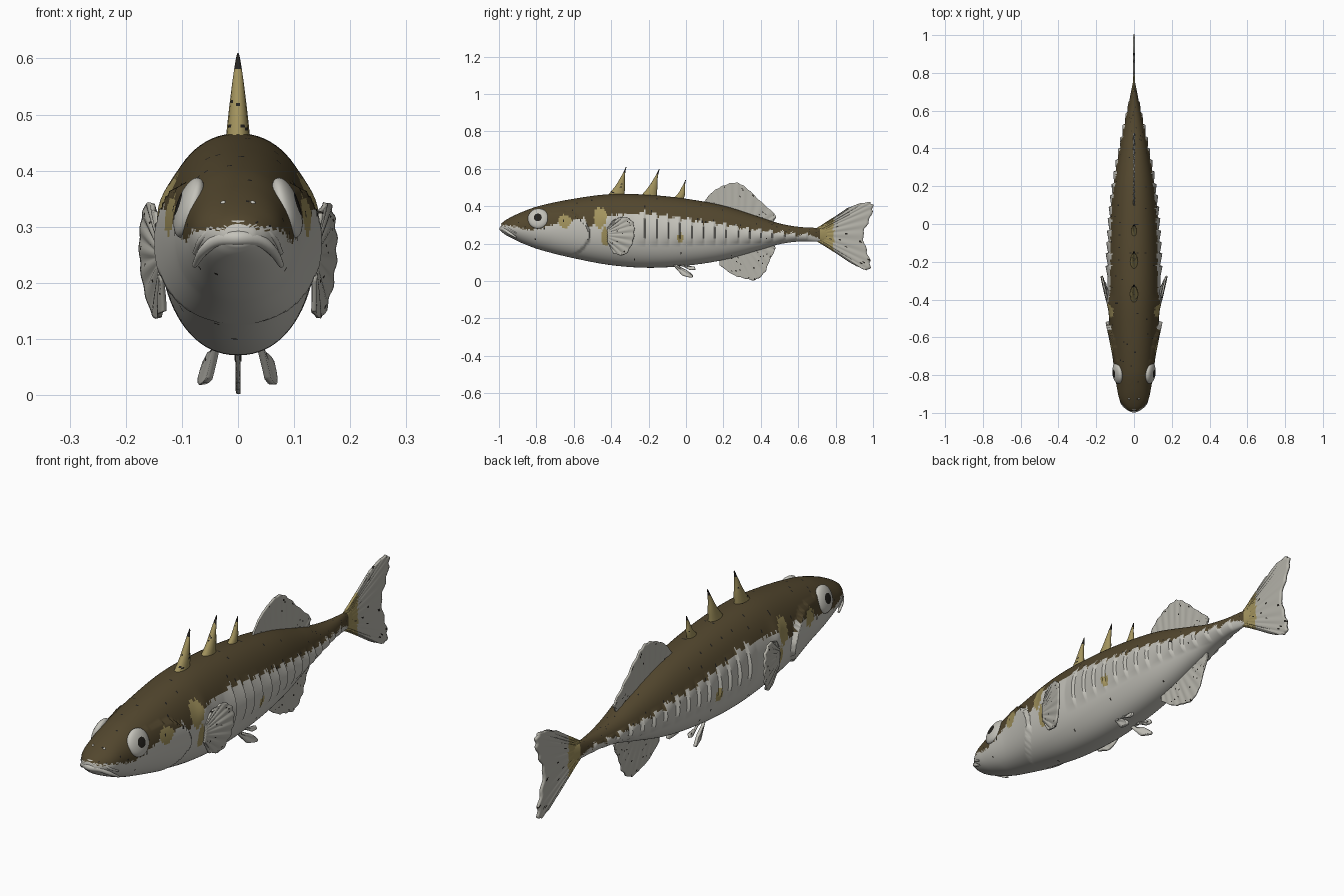
import bpy, bmesh, math, random
from mathutils import Vector, Matrix, Euler

random.seed(4)
if "Cube" in bpy.data.objects:
    bpy.data.objects.remove(bpy.data.objects["Cube"])


def material(name, *rgb):
    m = bpy.data.materials.new(name)
    m.diffuse_color = (*rgb, 1)
    m.use_nodes = True
    shader = m.node_tree.nodes["Principled BSDF"]
    shader.inputs["Base Color"].default_value = (*rgb, 1)
    shader.inputs["Roughness"].default_value = 0.7
    return m


PALETTE = [material("olive brown", .085, .062, .027), material("pale belly", .55, .54, .49),
           material("tan", .36, .29, .11), material("near black", .018, .016, .013),
           material("fin grey", .46, .45, .4)]
BROWN, PALE, TAN, BLACK, FIN = range(len(PALETTE))


def finish(name, bm, paint, angle=50):
    """Turn a bmesh into a smooth object, painted face by face."""
    bmesh.ops.recalc_face_normals(bm, faces=bm.faces)
    for f in bm.faces:
        f.material_index = paint(f.calc_center_median())
    mesh = bpy.data.meshes.new(name)
    bm.to_mesh(mesh)
    bm.free()
    for m in PALETTE:
        mesh.materials.append(m)
    ob = bpy.data.objects.new(name, mesh)
    bpy.context.collection.objects.link(ob)
    bpy.ops.object.select_all(action='DESELECT')
    ob.select_set(True)
    bpy.context.view_layer.objects.active = ob
    bpy.ops.object.shade_smooth_by_angle(angle=math.radians(angle))
    return ob


def spline(points, s):
    """Point at s (0 to 1) on a smooth curve through the points."""
    n = len(points) - 1
    i = min(int(s * n), n - 1)
    t = s * n - i
    b, c = Vector(points[i]), Vector(points[i + 1])
    a = Vector(points[i - 1]) if i > 0 else 2 * b - c
    d = Vector(points[i + 2]) if i + 2 <= n else 2 * c - b
    return b + t / 2 * (c - a + t * (2 * a - 5 * b + 4 * c - d + t * (3 * (b - c) + d - a)))


def lookup(table, y):
    """Smoothly interpolated row of a table whose first column is y."""
    for p, q in zip(table, table[1:]):
        if y <= q[0]:
            break
    i = table.index(p)
    t = (y - p[0]) / (q[0] - p[0])
    before, after = table[max(i - 1, 0)], table[min(i + 2, len(table) - 1)]
    out = []
    for k in range(1, len(p)):
        m0 = (q[k] - before[k]) / (q[0] - before[0]) * (q[0] - p[0])
        m1 = (after[k] - p[k]) / (after[0] - p[0]) * (q[0] - p[0])
        out.append(p[k] + t * (m0 + t * (3 * (q[k] - p[k]) - 2 * m0 - m1
                                         + t * (2 * (p[k] - q[k]) + m0 + m1))))
    return out


# Body stations: y, top, bottom, half width
BODY = [(-.99, .305, .268, .026), (-.97, .322, .25, .05), (-.93, .345, .228, .076),
        (-.87, .372, .2, .09), (-.78, .403, .167, .104), (-.6, .44, .122, .124),
        (-.4, .465, .085, .138), (-.2, .461, .071, .138), (0, .44, .082, .128),
        (.2, .403, .113, .108), (.4, .34, .168, .073), (.5, .308, .197, .053),
        (.6, .29, .211, .034), (.7, .284, .211, .016), (.76, .28, .215, .004)]
# Lower edge of the brown back
EDGE = [(-1, .3), (-.92, .292), (-.84, .275), (-.72, .3), (-.6, .33), (-.4, .35),
        (-.2, .362), (0, .33), (.2, .302), (.4, .272), (.6, .25), (.67, .245), (.77, .2)]
PLATE_START, PLATE_END, PITCH = -.28, .66, .062


def plate_phase(y):
    return ((y - PLATE_START) / PITCH) % 1


def on_plates(y):
    return PLATE_START < y < PLATE_END


def relief(y, z):
    """Outward bulge of gill cover, shoulder and the row of side plates."""
    edge = lookup(EDGE, min(y, .7))[0]
    bump = 0
    rear = -.515 - .1 * ((z - .25) / .12) ** 2
    if y < rear and z < .37:
        bump += .02 * max(0, 1 - (rear - y) / .2) ** 1.5
    bump += .012 * math.exp(-((y + .42) / .035) ** 2 - ((z - .34) / .05) ** 2)
    if on_plates(y):
        low = .195 + .02 * max(y, 0)
        s = (z - low) / (edge + .01 - low)
        if 0 < s < 1:
            fade = min(1, (PLATE_END - y) / .25 + .4)
            bump += .014 * fade * math.sin(math.pi * s) ** .6 * plate_phase(y)
    return bump


def body_paint(c):
    y, z = c.y, c.z
    jag = random.uniform(-.006, .006)
    edge = lookup(EDGE, y)[0] + jag
    if on_plates(y):
        edge += .022 * (plate_phase(y) - .5)
    if z > edge - .02 and random.random() < .006 or random.random() < .001:
        return BLACK
    if y > .715:
        return TAN
    for py, pz, ry, rz, colour in ((-.46, .34, .035, .055, TAN), (-.43, .24, .025, .045, TAN),
                                   (-.65, .32, .035, .035, TAN), (-.03, .23, .018, .025, TAN),
                                   (-.51, .34, .03, .045, BROWN)):
        if ((y - py) / ry) ** 2 + ((z - pz) / rz) ** 2 < 1 + jag * 30:
            return colour
    return BROWN if z > edge else PALE


# Body: rings lofted from snout to tail root
RINGS, SEGS = 290, 80
bm = bmesh.new()
rings = []
for i in range(RINGS + 1):
    y = -.99 + 1.75 * i / RINGS
    top, bottom, half = lookup(BODY, y)
    ring = []
    for j in range(SEGS):
        a = math.tau * j / SEGS
        z = (top + bottom) / 2 + (top - bottom) / 2 * math.sin(a)
        c = math.cos(a)
        x = math.copysign(half * abs(c) ** .92, c) + c * relief(y, z)
        ring.append(bm.verts.new((x, y, z)))
    rings.append(ring)
for r, s in zip(rings, rings[1:]):
    for j in range(SEGS):
        bm.faces.new((r[j], r[j - 1], s[j - 1], s[j]))
bm.faces.new(rings[0])
bm.faces.new(rings[-1])
finish("body", bm, body_paint, 60)


# Fins: thin rippled sheets spanned between a root line and a rim line
def fin(name, root, rim, rays, paint=None, thick=.007, ripple=.003):
    bm = bmesh.new()
    nu, nv = rays * 6, 20
    rows = []
    for i in range(nu + 1):
        u = i / nu
        wave = math.cos(math.tau * u * rays)
        a, b = spline(root, u), spline(rim, u)
        b = b + (b - a) * .015 * wave
        row = []
        for k in range(nv + 1):
            v = k / nv
            p = a.lerp(b, v)
            p.x += ripple * wave * v * (1.3 - v)
            row.append(bm.verts.new(p))
        rows.append(row)
    for r, s in zip(rows, rows[1:]):
        for k in range(nv):
            bm.faces.new((r[k], r[k + 1], s[k + 1], s[k]))

    def speckled(c):
        if random.random() < .012:
            return BLACK
        return paint(c) if paint else FIN
    ob = finish(name, bm, speckled)
    mod = ob.modifiers.new("thickness", 'SOLIDIFY')
    mod.thickness, mod.offset = thick, 0
    return ob


def flat(*pairs):
    return [(0, y, z) for y, z in pairs]


fin("dorsal_fin", flat((.11, .4), (.23, .38), (.35, .34), (.46, .3)),
    flat((.095, .422), (.14, .475), (.2, .51), (.265, .526), (.32, .5), (.4, .425),
         (.475, .357), (.475, .332)), 11)
fin("anal_fin", flat((.18, .13), (.27, .15), (.36, .17), (.46, .21)),
    flat((.18, .085), (.25, .035), (.31, .015), (.37, .006), (.42, .045), (.445, .105),
         (.477, .17), (.47, .187)), 10)
fin("tail_fin", flat((.69, .275), (.7, .26), (.7, .235), (.69, .22)),
    flat((.78, .318), (.87, .39), (.95, .418), (.992, .415), (.998, .38), (.975, .315),
         (.947, .25), (.965, .165), (.985, .1), (.975, .06), (.92, .078), (.84, .13),
         (.78, .178)), 14, lambda c: TAN if c.y < .79 else FIN, .01)

for side, label in ((1, "left"), (-1, "right")):
    def sided(*points):
        return [(side * x, y, z) for x, y, z in points]

    fin(label + "_pectoral_fin", sided((.138, -.42, .285), (.14, -.42, .25), (.136, -.42, .205)),
        sided((.146, -.39, .325), (.158, -.33, .343), (.168, -.285, .315), (.172, -.277, .26),
              (.165, -.29, .195), (.147, -.33, .14), (.133, -.39, .15)), 9, None, .009, .005)

    # Pelvic spine and its small companion
    fin(label + "_pelvic_spine", sided((.035, -.08, .1), (.045, -.06, .085)),
        sided((.052, -.02, .03), (.063, .03, .018), (.066, .035, .03), (.058, 0, .06)),
        1, lambda c: PALE, .012)
    fin(label + "_pelvic_ray", sided((.035, -.05, .1), (.035, -.04, .085)),
        sided((.045, .02, .06), (.05, .05, .06), (.045, .045, .075)), 1, lambda c: PALE, .01)

    # Eye: flattened ball with a painted pupil
    bm = bmesh.new()
    bmesh.ops.create_uvsphere(bm, u_segments=32, v_segments=32, radius=.056)
    place = (Matrix.Translation((side * .087, -.79, .334))
             @ Euler((0, side * math.radians(72), side * -.12)).to_matrix().to_4x4()
             @ Matrix.Diagonal((1, 1, .4, 1)))
    bm.transform(place)
    back = place.inverted()
    finish(label + "_eye", bm, lambda c: BLACK if (back @ c).xy.length < .022 else PALE)

    # Nostril
    bm = bmesh.new()
    bmesh.ops.create_uvsphere(bm, u_segments=10, v_segments=6, radius=.006)
    bm.transform(Matrix.Translation((side * .026, -.925, .341)))
    finish(label + "_nostril", bm, lambda c: PALE)


# Tapered tubes, for lips and dorsal spines
def tube(name, path, radius, paint, steps=28, segs=14):
    bm = bmesh.new()
    loops = []
    for i in range(steps + 1):
        t = i / steps
        p = spline(path, t)
        u, v = radius(t)
        loops.append([bm.verts.new(p + u * math.cos(math.tau * j / segs)
                                   + v * math.sin(math.tau * j / segs)) for j in range(segs)])
    for r, s in zip(loops, loops[1:]):
        for j in range(segs):
            bm.faces.new((r[j], r[j - 1], s[j - 1], s[j]))
    bm.faces.new(loops[0])
    bm.faces.new(loops[-1])
    finish(name, bm, paint)


for name, z, reach, size in (("upper_lip", .299, -.978, .011), ("lower_lip", .277, -.984, .014)):
    path = [(-.077, -.905, z - .045), (-.062, -.945, z - .02), (-.035, reach + .014, z),
            (0, reach, z + .003), (.035, reach + .014, z), (.062, -.945, z - .02),
            (.077, -.905, z - .045)]

    def lip_radius(t, size=size):
        r = size * (.35 + .65 * math.sin(math.pi * t))
        a = math.pi * (t - .5)
        return Vector((math.sin(a), -math.cos(a), 0)) * r, Vector((0, 0, r))
    tube(name, path, lip_radius, lambda c: PALE)

# Dorsal spines: broad roots, swept back, dark tips
for name, y, z, tip_y, tip_z in (("front_spine", -.375, .455, -.32, .61),
                                 ("middle_spine", -.2, .452, -.143, .598),
                                 ("rear_spine", -.045, .435, -.002, .54)):
    tall = tip_z - z
    path = [(0, y, z), (0, y + .022, z + tall * .33),
            (0, (y + tip_y) / 2 + .01, z + tall * .66), (0, tip_y, tip_z)]

    def spine_radius(t, tall=tall):
        k = tall / .155
        return (Vector((.021 * k * (1 - t) ** .75 + .001, 0, 0)),
                Vector((0, .046 * k * (1 - t) ** 1.5 + .002, 0)))
    tube(name, path, spine_radius,
         lambda c: BLACK if c.z > z + tall * .82 or random.random() < .02 else TAN)
